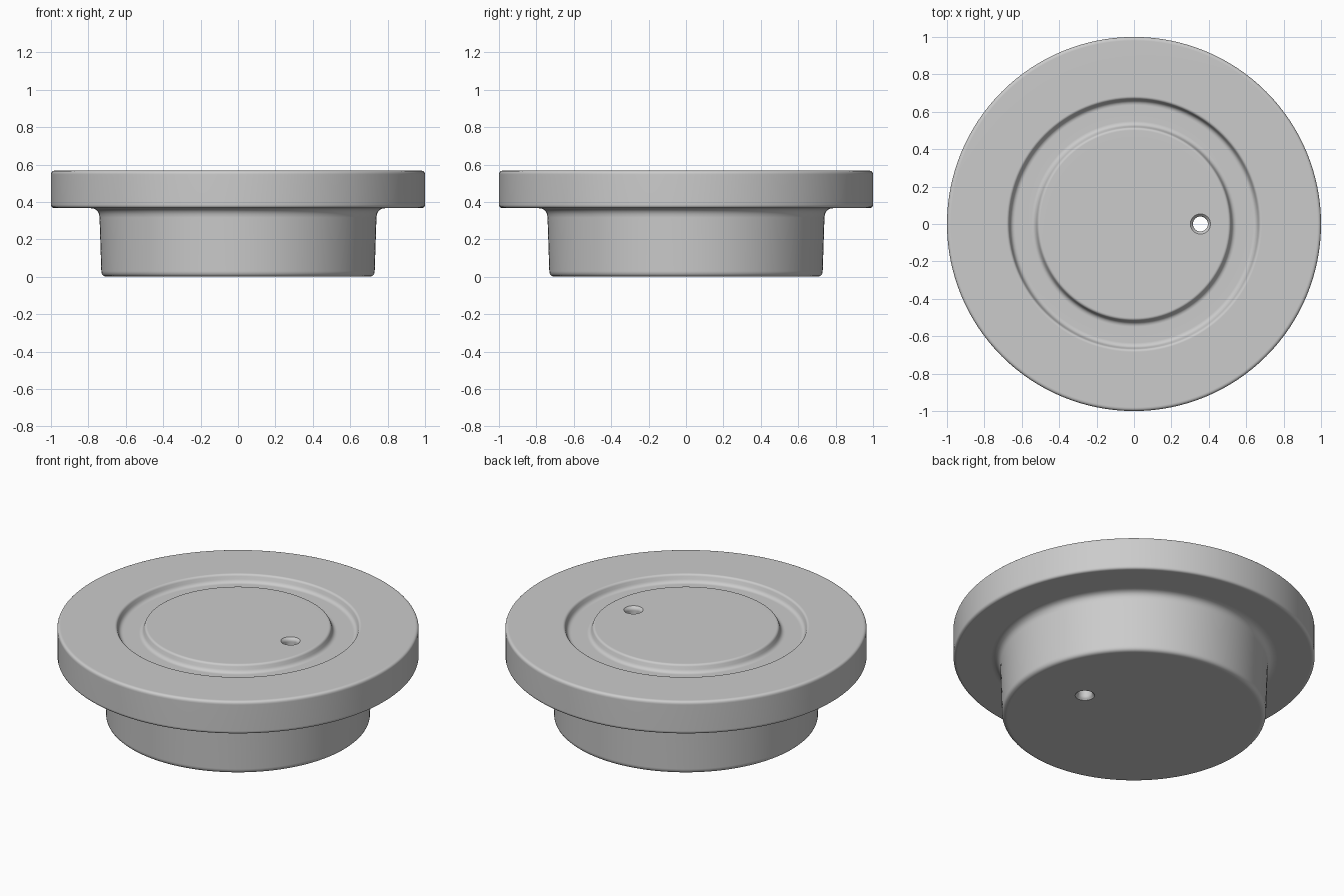
import bpy, bmesh, math
from mathutils import Vector

if "Cube" in bpy.data.objects:
    bpy.data.objects.remove(bpy.data.objects["Cube"])

grey = bpy.data.materials.new("plain grey")
grey.use_nodes = True
grey.diffuse_color = (0.6, 0.6, 0.6, 1)
bsdf = next(n for n in grey.node_tree.nodes if n.type == "BSDF_PRINCIPLED")
bsdf.inputs["Base Color"].default_value = grey.diffuse_color
bsdf.inputs["Roughness"].default_value = 0.6


def rounded(corners, steps=5):
    """Round each (radius, height, fillet) corner of an open profile."""
    pts = []
    for i, (r, z, f) in enumerate(corners):
        p = Vector((r, z))
        if f == 0:
            pts.append(p)
            continue
        a = p + (Vector(corners[i - 1][:2]) - p).normalized() * f
        b = p + (Vector(corners[i + 1][:2]) - p).normalized() * f
        for k in range(steps + 1):
            t = k / steps
            pts.append(a * (1 - t) ** 2 + p * 2 * t * (1 - t) + b * t ** 2)
    return pts


def lathe(name, profile, sides, centre_x=0):
    """Turn a bottom-to-top profile about a vertical axis and cap both ends."""
    bm = bmesh.new()
    rings = []
    for r, z in profile:
        rings.append([bm.verts.new((centre_x + r * math.cos(k * math.tau / sides),
                                    r * math.sin(k * math.tau / sides), z))
                      for k in range(sides)])
    for low, high in zip(rings, rings[1:]):
        for k in range(sides):
            n = (k + 1) % sides
            bm.faces.new((low[k], low[n], high[n], high[k]))
    bm.faces.new(rings[0][::-1])
    bm.faces.new(rings[-1])
    bmesh.ops.recalc_face_normals(bm, faces=bm.faces)
    mesh = bpy.data.meshes.new(name)
    bm.to_mesh(mesh)
    bm.free()
    mesh.materials.append(grey)
    obj = bpy.data.objects.new(name, mesh)
    bpy.context.collection.objects.link(obj)
    return obj


TOP, UNDER, GROOVE = 0.567, 0.367, 0.522

# Plug, flange and ring groove turned as one solid
body = lathe("flanged_plug", rounded([
    (0.60, 0, 0),
    (0.73, 0, 0.03),
    (0.742, UNDER, 0.05),
    (1.0, UNDER, 0.02),
    (1.0, TOP, 0.02),
    (0.672, TOP, 0.012),
    (0.655, GROOVE, 0.02),
    (0.53, GROOVE, 0.02),
    (0.513, TOP, 0.012),
    (0.46, TOP, 0),
]), 128)

# Off-centre through hole with softened rims
cutter = lathe("hole_cutter", rounded([
    (0.056, -0.02, 0),
    (0.054, 0, 0),
    (0.04, 0.014, 0.01),
    (0.04, TOP - 0.014, 0.01),
    (0.054, TOP, 0),
    (0.056, TOP + 0.02, 0),
]), 32, 0.355)
cutter.hide_render = True

cut = body.modifiers.new("hole", "BOOLEAN")
cut.operation = "DIFFERENCE"
cut.solver = "EXACT"
cut.object = cutter

bpy.ops.object.select_all(action="DESELECT")
body.select_set(True)
bpy.context.view_layer.objects.active = body
bpy.ops.object.modifier_apply(modifier=cut.name)
bpy.data.objects.remove(cutter)

# Soft fillets, flat broad faces
bpy.ops.object.shade_smooth_by_angle(angle=math.radians(40))
normals = body.modifiers.new("flat_faces", "WEIGHTED_NORMAL")
normals.keep_sharp = True
